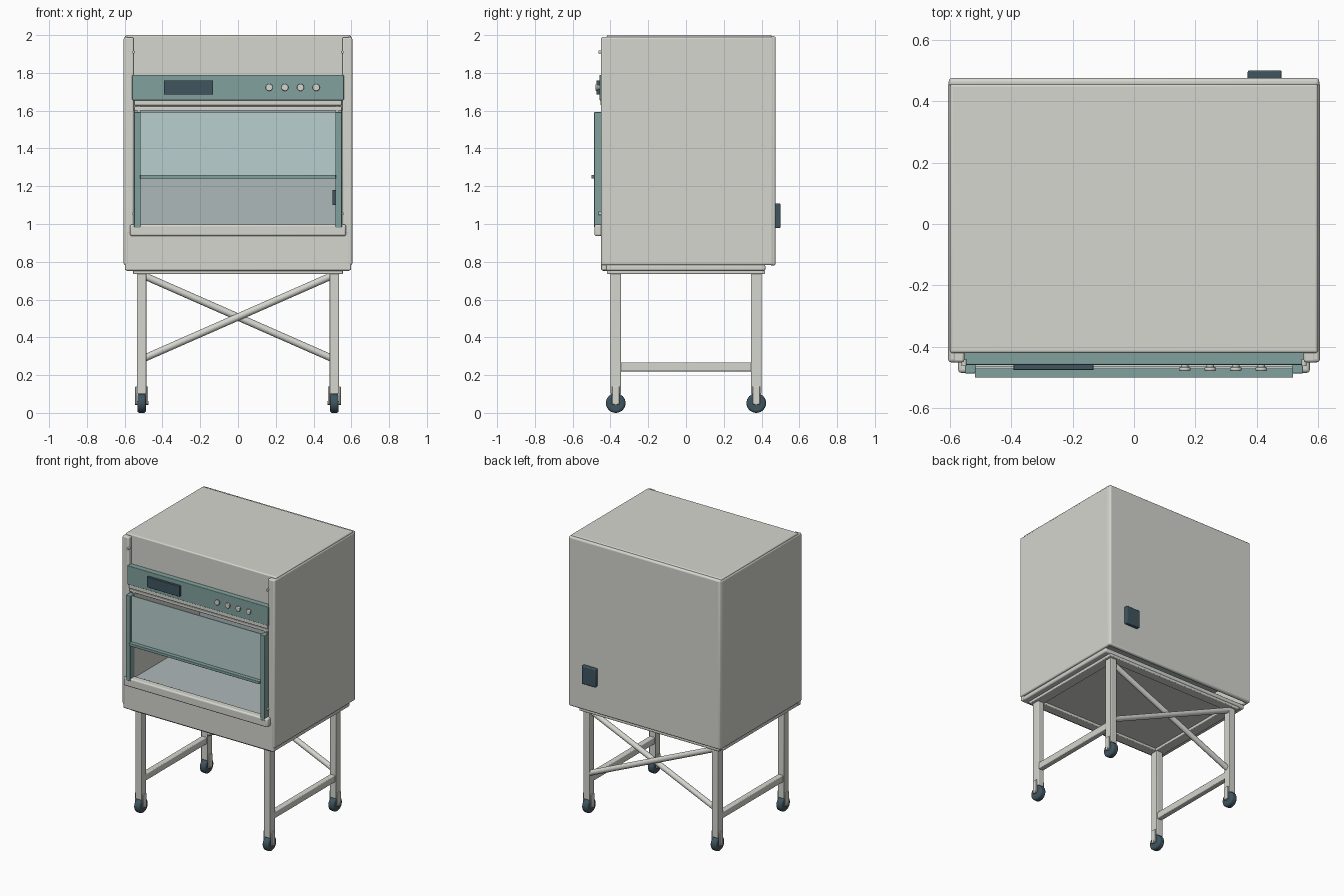
import bpy, math
from mathutils import Vector


def material(name, rgb):
    m = bpy.data.materials.new(name)
    m.diffuse_color = (*rgb, 1)
    return m


SHELL = material("warm_white", (0.66, 0.67, 0.62))
TEAL = material("teal", (0.22, 0.36, 0.34))
DARK = material("dark_slate", (0.05, 0.09, 0.115))
GLASS = material("glass_blue", (0.48, 0.62, 0.62))
STEEL = material("steel", (0.42, 0.48, 0.49))


def finish(name, mat, bevel=0.0, segments=3):
    o = bpy.context.object
    o.name = name
    o.data.materials.append(mat)
    if bevel:
        b = o.modifiers.new("Bevel", 'BEVEL')
        b.width, b.segments, b.limit_method = bevel, segments, 'ANGLE'
    bpy.ops.object.shade_smooth_by_angle(angle=math.radians(35))
    return o


def box(name, x, y, z, mat=SHELL, bevel=0.004):
    """Box from (min, max) ranges on each axis."""
    bpy.ops.mesh.primitive_cube_add(size=1, location=[(a + b) / 2 for a, b in (x, y, z)])
    o = bpy.context.object
    o.scale = [b - a for a, b in (x, y, z)]
    bpy.ops.object.transform_apply(location=False, rotation=False, scale=True)
    return finish(name, mat, bevel)


def rod(name, p, q, r, mat=SHELL, bevel=0.0, sides=32):
    """Cylinder between two points."""
    p, q = Vector(p), Vector(q)
    d = q - p
    bpy.ops.mesh.primitive_cylinder_add(vertices=sides, radius=r, depth=d.length, location=(p + q) / 2)
    bpy.context.object.rotation_euler = d.to_track_quat('Z', 'Y').to_euler()
    return finish(name, mat, bevel)


def mx(s, a, b):
    return tuple(sorted((s * a, s * b)))


# Outer shell
box("top_panel", (-0.598, 0.598), (-0.42, 0.455), (1.97, 2.0), bevel=0.008)
box("back_panel", (-0.603, 0.603), (0.445, 0.475), (0.78, 1.995), bevel=0.012)
box("base_pan", (-0.595, 0.595), (-0.448, 0.42), (0.752, 0.785), bevel=0.01)
box("lower_front_panel", (-0.598, 0.598), (-0.449, -0.42), (0.755, 0.985), bevel=0.006)
box("upper_front_panel", (-0.555, 0.555), (-0.42, -0.39), (1.60, 1.985), bevel=0.003)

# Work chamber
box("work_surface", (-0.55, 0.55), (-0.44, 0.32), (0.965, 0.99), STEEL)
box("chamber_back", (-0.55, 0.55), (0.30, 0.32), (0.98, 1.66), STEEL)
box("chamber_ceiling", (-0.55, 0.55), (-0.40, 0.31), (1.64, 1.66), bevel=0)

# Control panel, display and knobs
box("control_panel", (-0.56, 0.56), (-0.458, -0.415), (1.655, 1.79), TEAL)
box("display", (-0.392, -0.132), (-0.475, -0.455), (1.685, 1.76), DARK, 0.002)
for i in range(4):
    x = 0.165 + 0.083 * i
    rod("knob_stem", (x, -0.45, 1.723), (x, -0.468, 1.723), 0.012)
    rod("knob", (x, -0.466, 1.723), (x, -0.478, 1.723), 0.019, bevel=0.004)

# Window header trims and sill
box("header_trim_upper", (-0.55, 0.55), (-0.452, -0.41), (1.627, 1.655))
box("header_trim_lower", (-0.55, 0.55), (-0.445, -0.41), (1.60, 1.622))
box("window_sill", (-0.572, 0.572), (-0.484, -0.43), (0.936, 0.998), bevel=0.01)

# Sliding sash
box("sash_glass", (-0.518, 0.518), (-0.472, -0.464), (1.25, 1.59), GLASS, 0)
box("sash_handle", (-0.518, 0.518), (-0.50, -0.464), (1.24, 1.26), TEAL, 0.003)

for s in (-1, 1):
    # Side walls, post edges, chamber liner, sash rails and fixing pins
    box("side_panel", mx(s, 0.578, 0.605), (-0.45, 0.462), (0.782, 1.99), bevel=0.01)
    box("front_post", mx(s, 0.552, 0.602), (-0.45, -0.40), (0.95, 1.988), bevel=0.008)
    box("chamber_side", mx(s, 0.515, 0.535), (-0.44, 0.31), (0.98, 1.65), bevel=0)
    box("sash_rail", mx(s, 0.515, 0.55), (-0.486, -0.435), (0.98, 1.592), TEAL)
    for z in (1.055, 1.91):
        rod("fixing_pin", (s * 0.553, -0.44, z), (s * 0.553, -0.462, z), 0.008, sides=16)

    for t in (-1, 1):
        # Leg with caster
        x, y = s * 0.51, t * 0.372
        box("leg", (x - 0.025, x + 0.025), (y - 0.028, y + 0.028), (0.10, 0.745), bevel=0.005)
        for k in (-1, 1):
            box("caster_fork", (x + mx(k, 0.024, 0.034)[0], x + mx(k, 0.024, 0.034)[1]),
                (y - 0.019, y + 0.019), (0.045, 0.14), bevel=0.003)
        rod("caster_wheel", (x - 0.023, y, 0.052), (x + 0.023, y, 0.052), 0.052, DARK, 0.012)
        rod("caster_axle", (x - 0.036, y, 0.052), (x + 0.036, y, 0.052), 0.01, sides=16)

    # Stand rails and rear cross brace
    box("side_rail", mx(s, 0.49, 0.53), (-0.35, 0.35), (0.22, 0.268), bevel=0.005)
    box("stand_top_side", mx(s, 0.48, 0.555), (-0.418, 0.418), (0.735, 0.756), bevel=0.005)
    box("stand_top_end", (-0.49, 0.49), mx(s, 0.35, 0.418), (0.735, 0.756), bevel=0.005)
    rod("cross_brace", (-s * 0.495, 0.372 + s * 0.008, 0.725), (s * 0.495, 0.372 + s * 0.008, 0.29), 0.019)

# Sockets
box("chamber_socket", (0.50, 0.518), (-0.30, -0.22), (1.10, 1.18), DARK, 0.003)
box("rear_power_box", (0.37, 0.48), (0.47, 0.50), (0.978, 1.108), DARK, 0.006)
